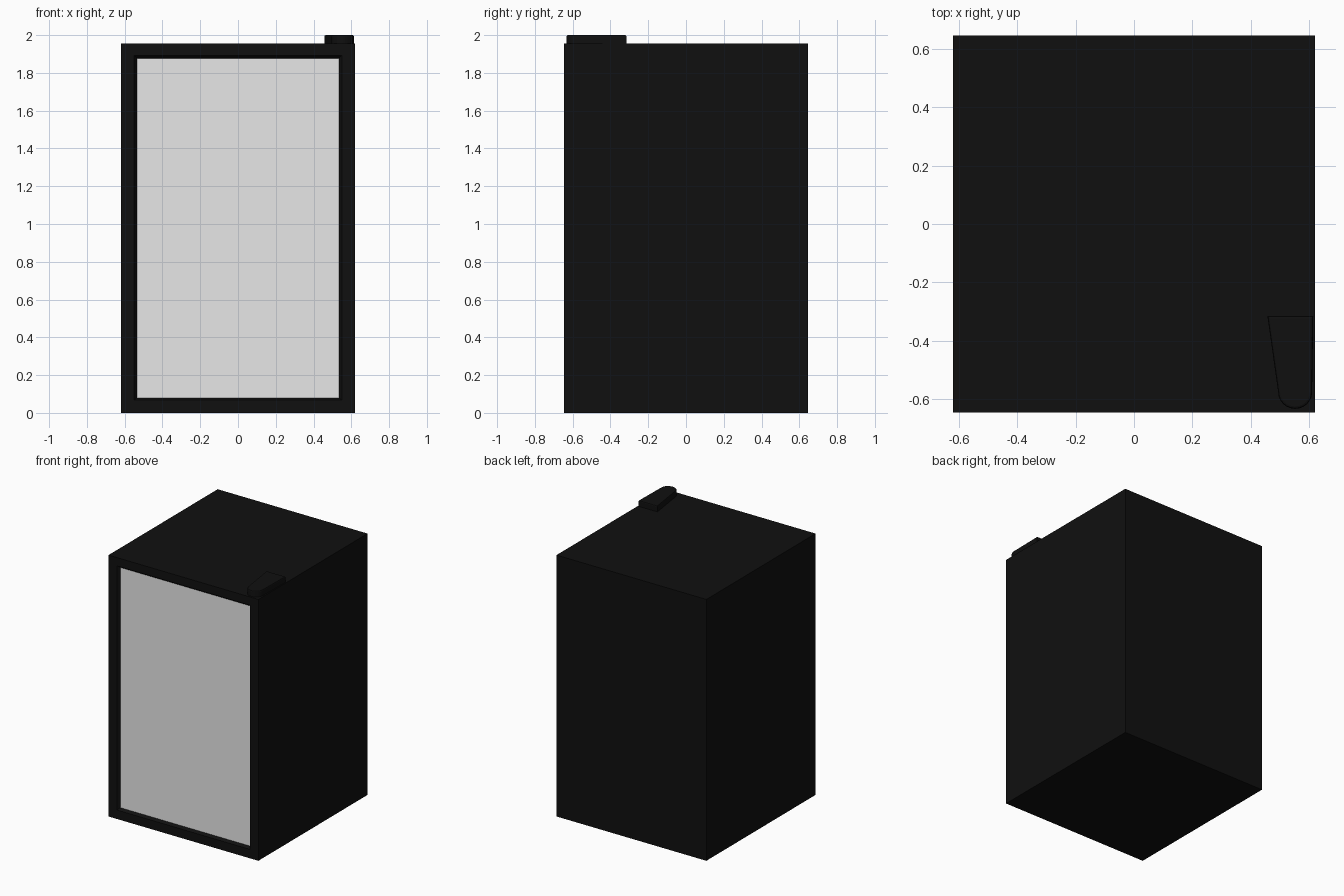
import bpy, bmesh, math

if "Cube" in bpy.data.objects:
    bpy.data.objects.remove(bpy.data.objects["Cube"])

def material(name, rgb):
    m = bpy.data.materials.new(name)
    m.diffuse_color = (*rgb, 1)
    m.use_nodes = True
    m.node_tree.nodes["Principled BSDF"].inputs["Base Color"].default_value = m.diffuse_color
    return m

black = material("black", (0.005, 0.005, 0.005))
grey = material("light grey glass", (0.8, 0.8, 0.8))

def finish(name, bm, *mats):
    bmesh.ops.recalc_face_normals(bm, faces=bm.faces)
    me = bpy.data.meshes.new(name)
    bm.to_mesh(me)
    bm.free()
    for m in mats:
        me.materials.append(m)
    ob = bpy.data.objects.new(name, me)
    bpy.context.collection.objects.link(ob)
    return ob

def nested_rects(name, rings, *mats):
    """Bridge rectangles (half width, bottom, top, y) and cap both ends."""
    bm = bmesh.new()
    loops = [[bm.verts.new((x, y, z)) for x, z in
              ((-w, b), (w, b), (w, t), (-w, t))] for w, b, t, y in rings]
    for a, c in zip(loops, loops[1:]):
        for i in range(4):
            j = (i + 1) % 4
            bm.faces.new((a[i], a[j], c[j], c[i]))
    bm.faces.new(loops[0])
    last = bm.faces.new(loops[-1])
    last.material_index = len(mats) - 1
    return finish(name, bm, *mats)

# Cabinet body
nested_rects("cabinet_body", [(0.62, 0, 1.955, 0.645), (0.62, 0, 1.955, -0.56)], black)

# Door: slab, chamfered opening, recessed glass
nested_rects("glass_door", [
    (0.62, 0, 1.955, -0.56),
    (0.62, 0, 1.955, -0.645),
    (0.55, 0.067, 1.893, -0.645),
    (0.535, 0.08, 1.877, -0.624)], black, grey)

# Hinge cover: tapered plan with a rounded front end
plan = [(0.457, -0.315), (0.614, -0.315)]
for k in range(13):
    a = -math.pi * k / 12
    plan.append((0.552 + 0.058 * math.cos(a), -0.577 + 0.056 * math.sin(a)))
bm = bmesh.new()
base = bm.faces.new([bm.verts.new((x, y, 1.95)) for x, y in plan])
res = bmesh.ops.extrude_face_region(bm, geom=[base])
top = [v for v in res["geom"] if isinstance(v, bmesh.types.BMVert)]
bmesh.ops.translate(bm, verts=top, vec=(0, 0, 0.05))
rim = [e for e in bm.edges if all(v.co.z > 1.99 for v in e.verts)]
bmesh.ops.bevel(bm, geom=rim, offset=0.008, segments=2, affect='EDGES', profile=0.5)
finish("hinge_cover", bm, black)
